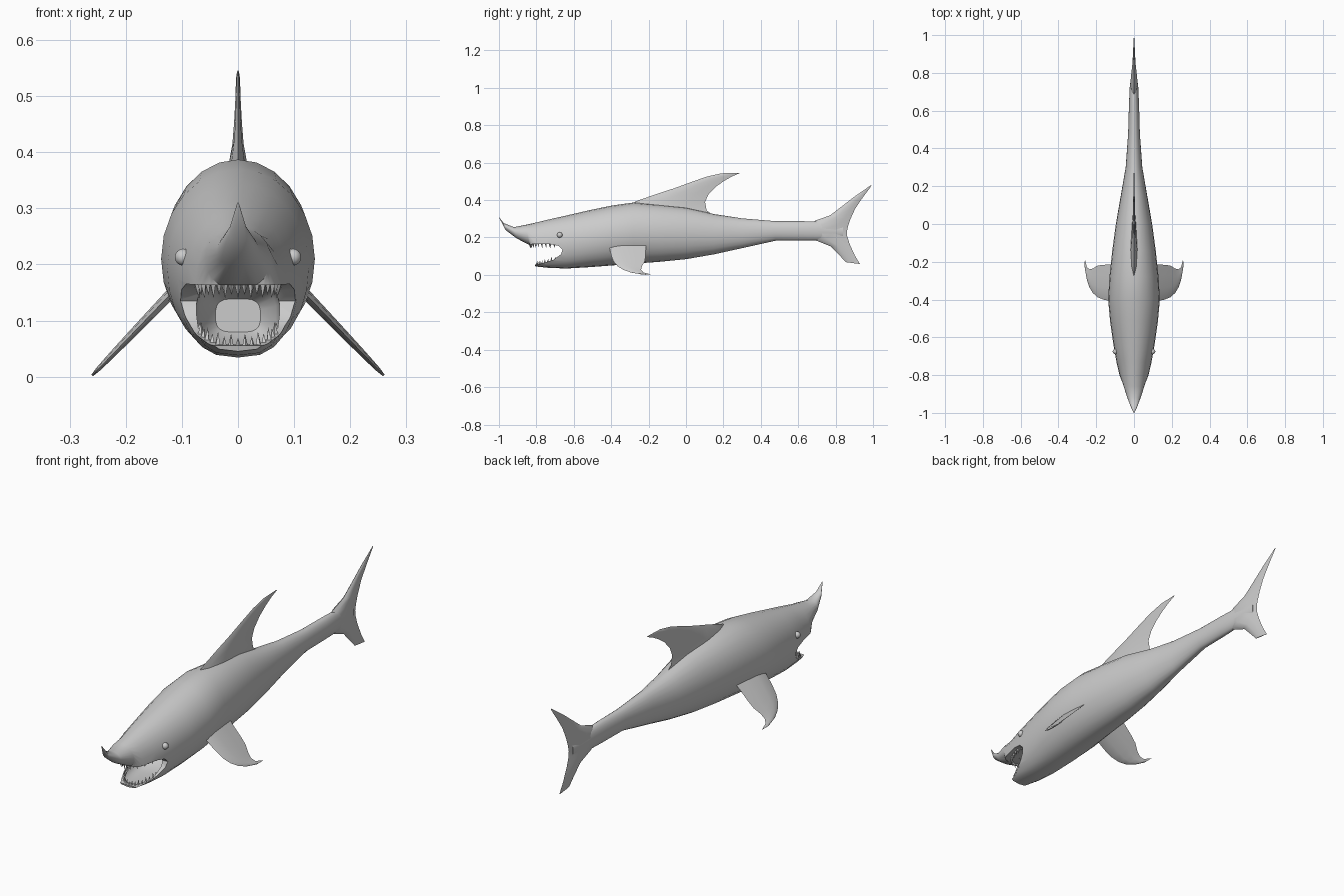
import bpy, bmesh, math
from mathutils import Vector

if "Cube" in bpy.data.objects:
    bpy.data.objects.remove(bpy.data.objects["Cube"])


def finish(bm, name, angle=40):
    bmesh.ops.remove_doubles(bm, verts=bm.verts, dist=1e-5)
    bmesh.ops.recalc_face_normals(bm, faces=bm.faces)
    me = bpy.data.meshes.new(name)
    bm.to_mesh(me)
    bm.free()
    ob = bpy.data.objects.new(name, me)
    bpy.context.collection.objects.link(ob)
    smooth(ob, angle)
    return ob


def smooth(ob, angle):
    bpy.ops.object.select_all(action='DESELECT')
    ob.select_set(True)
    bpy.context.view_layer.objects.active = ob
    bpy.ops.object.shade_smooth_by_angle(angle=math.radians(angle))


def loft(name, rings, angle=40):
    """Skin a list of equal-length closed rings, capping both ends."""
    bm = bmesh.new()
    vr = [[bm.verts.new(p) for p in r] for r in rings]
    n = len(vr[0])
    for a, b in zip(vr, vr[1:]):
        for i in range(n):
            bm.faces.new((a[i], a[(i + 1) % n], b[(i + 1) % n], b[i]))
    bm.faces.new(vr[0])
    bm.faces.new(vr[-1])
    return finish(bm, name, angle)


def body_ring(yt, zt, yb, zb, w, p, n=24):
    """Oval ring through a top and a bottom point; p < 1 squares the lower half."""
    pts = []
    for i in range(n):
        a = 2 * math.pi * i / n
        t = (1 - math.cos(a)) / 2
        s = math.sin(a)
        e = 1 if t < 0.5 else p
        x = math.copysign(abs(s) ** e, s) * w if abs(s) > 1e-6 else 0
        pts.append((x, yt + (yb - yt) * t, zt + (zb - zt) * t))
    return pts


def fin(name, sections, normal=(1, 0, 0)):
    """Fin from (leading point, trailing point, half thickness) sections."""
    nv = Vector(normal).normalized()
    rings = []
    for lead, trail, th in sections:
        a, b = Vector(lead), Vector(trail)
        prof = [(0, 0), (.12, .65), (.35, 1), (.7, .6), (1, 0),
                (.7, -.6), (.35, -1), (.12, -.65)]
        rings.append([a.lerp(b, u) + nv * th * v for u, v in prof])
    return loft(name, rings, 50)


# body from nose to tail stem: top y, top z, bottom y, bottom z, half width, squareness
body = loft("body", [body_ring(*r) for r in [
    (-1.0, .31, -.998, .304, .002, 1),
    (-.975, .277, -.965, .24, .016, 1),
    (-.92, .255, -.905, .195, .038, .9),
    (-.86, .267, -.835, .158, .058, .7),
    (-.80, .28, -.805, .045, .076, .6),
    (-.73, .297, -.74, .038, .092, .65),
    (-.65, .315, -.64, .034, .108, .75),
    (-.52, .345, -.52, .041, .126, .85),
    (-.40, .37, -.40, .05, .137, .95),
    (-.28, .387, -.28, .06, .130, 1),
    (-.14, .375, -.14, .07, .115, 1),
    (0, .36, 0, .084, .096, 1),
    (.15, .325, .15, .11, .07, 1),
    (.30, .302, .30, .143, .044, 1),
    (.48, .287, .48, .183, .031, 1),
    (.62, .287, .62, .183, .027, 1),
    (.72, .285, .72, .185, .023, 1),
    (.84, .26, .84, .2, .008, 1)]])

# gape seen from the side, cut right through the jaws
gape = [(-1.1, .16), (-.73, .165), (-.68, .155), (-.66, .135), (-.668, .11),
        (-.71, .08), (-.79, .056), (-1.1, .052)]
gape_cut = loft("gape_cutter", [[(x, y, z) for y, z in gape] for x in (-.3, .3)])


# rounded throat cavity behind it
def throat_ring(y, w, h):
    pts = []
    for i in range(20):
        a = 2 * math.pi * (i + .5) / 20
        c, s = math.cos(a), math.sin(a)
        pts.append((math.copysign(abs(c) ** .6, c) * w, y,
                    .109 + math.copysign(abs(s) ** .6, s) * h))
    return pts


throat_cut = loft("throat_cutter", [throat_ring(*r) for r in [
    (-.785, .05, .057), (-.74, .068, .059), (-.66, .075, .059),
    (-.58, .068, .052), (-.54, .04, .03)]])

for cutter in (gape_cut, throat_cut):
    cutter.hide_render = True
    m = body.modifiers.new("mouth", 'BOOLEAN')
    m.operation = 'DIFFERENCE'
    m.solver = 'EXACT'
    m.object = cutter
    bpy.context.view_layer.objects.active = body
    bpy.ops.object.modifier_apply(modifier=m.name)
    bpy.data.objects.remove(cutter)
smooth(body, 40)


# rows of teeth around each jaw
def teeth(name, count, half_w, y_back, length, z_front, z_back, height):
    bm = bmesh.new()
    for i in range(count):
        a = math.radians(-84 + 168 * i / (count - 1))
        c = math.cos(a)
        x, y = half_w * math.sin(a), y_back - length * c
        z = z_back + (z_front - z_back) * c
        h = height * (1 if i % 2 else .72)
        base = [bm.verts.new((x + .0065 * math.cos(k * math.pi / 2 + a),
                              y + .0065 * math.sin(k * math.pi / 2 + a),
                              z - math.copysign(.006, h))) for k in range(4)]
        tip = bm.verts.new((x * .97, y + .004, z + h))
        bm.faces.new(base)
        for k in range(4):
            bm.faces.new((base[k], base[(k + 1) % 4], tip))
    return finish(bm, name, 30)


teeth("upper_teeth", 19, .074, -.69, .145, .161, .161, -.022)
teeth("lower_teeth", 17, .07, -.69, .11, .054, .085, .022)

# eyes
for sx, side in ((1, "right"), (-1, "left")):
    bpy.ops.mesh.primitive_uv_sphere_add(segments=14, ring_count=8, radius=.015,
                                         location=(sx * .098, -.675, .213))
    bpy.context.object.name = side + "_eye"
    smooth(bpy.context.object, 60)


def vertical(rows):
    return [((0, a, b), (0, c, d), t) for a, b, c, d, t in rows]


# dorsal fin
fin("dorsal_fin", vertical([
    (-.30, .365, .17, .30, .022), (-.27, .393, .11, .345, .017),
    (-.17, .428, .102, .39, .010), (-.06, .464, .12, .43, .007),
    (.03, .497, .16, .472, .005), (.11, .525, .205, .503, .004),
    (.19, .543, .245, .526, .003), (.28, .546, .286, .543, .001)]))

# tail fin, lower tip to upper tip
fin("tail_fin", vertical([
    (.855, .068, .93, .058, .002), (.82, .105, .902, .105, .007),
    (.775, .152, .875, .165, .013), (.69, .186, .862, .205, .019),
    (.64, .236, .86, .23, .022), (.69, .29, .866, .26, .019),
    (.77, .318, .88, .30, .013), (.825, .36, .905, .355, .008),
    (.90, .418, .944, .412, .005), (.988, .479, .992, .477, .001)]))


# pectoral fins: span position, leading y, trailing y, half thickness
span = [(-.1, -.41, -.21, .009), (.12, -.408, -.215, .009), (.35, -.40, -.216, .008),
        (.55, -.388, -.22, .007), (.72, -.365, -.236, .006), (.84, -.335, -.24, .005),
        (.93, -.295, -.228, .004), (1, -.235, -.185, .002)]
for sx, side in ((1, "right"), (-1, "left")):
    fin(side + "_pectoral_fin",
        [((sx * (.11 + .15 * s), a, .158 - .156 * s),
          (sx * (.11 + .15 * s), b, .158 - .156 * s), t) for s, a, b, t in span],
        (sx, 0, .95))
